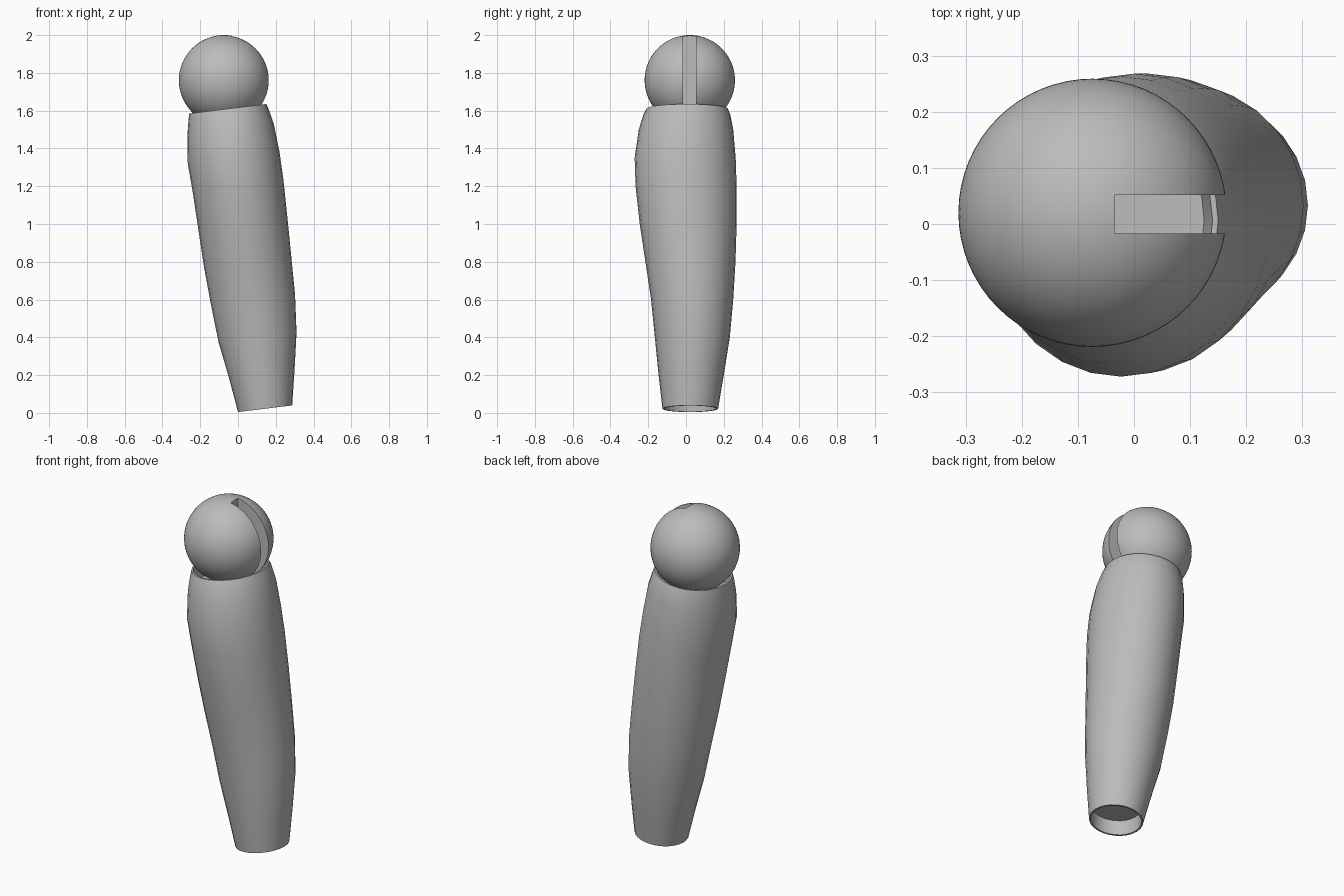
import bpy, bmesh, math
from mathutils import Vector

cube = bpy.data.objects.get("Cube")
if cube:
    bpy.data.objects.remove(cube, do_unlink=True)

SIDES = 28
TILT = 0.123

grey = bpy.data.materials.new("plain grey")
grey.use_nodes = True
colour = (0.5, 0.5, 0.5, 1)
grey.diffuse_color = colour
grey.node_tree.nodes["Principled BSDF"].inputs["Base Color"].default_value = colour


def make_object(name, bm):
    bmesh.ops.recalc_face_normals(bm, faces=bm.faces)
    mesh = bpy.data.meshes.new(name)
    bm.to_mesh(mesh)
    bm.free()
    obj = bpy.data.objects.new(name, mesh)
    bpy.context.collection.objects.link(obj)
    mesh.materials.append(grey)
    return obj


def smooth(obj, angle=35):
    bpy.ops.object.select_all(action='DESELECT')
    obj.select_set(True)
    bpy.context.view_layer.objects.active = obj
    bpy.ops.object.shade_smooth_by_angle(angle=math.radians(angle))


def inset(section, amount, rise):
    z, x0, x1, y0, y1 = section
    return (z + rise, x0 + amount, x1 - amount, y0 + amount, y1 - amount)


# Limb: tilted oval sections as centre height, x range, y range
outer = [
    (0.022, 0.0, 0.287, -0.125, 0.17),
    (0.2, -0.046, 0.299, -0.145, 0.2),
    (0.4, -0.103, 0.31, -0.165, 0.232),
    (0.6, -0.143, 0.302, -0.185, 0.25),
    (0.8, -0.18, 0.282, -0.215, 0.262),
    (1.0, -0.21, 0.262, -0.245, 0.268),
    (1.2, -0.24, 0.241, -0.267, 0.268),
    (1.35, -0.266, 0.22, -0.272, 0.263),
    (1.5, -0.268, 0.19, -0.25, 0.25),
    (1.58, -0.262, 0.163, -0.225, 0.234),
    (1.61, -0.258, 0.15, -0.21, 0.222),
]
# Shallow recess below and a socket cup above close the shell
sections = [inset(outer[0], 0.012, 0.085), inset(outer[0], 0.01, 0)]
sections += outer
sections += [inset(outer[-1], 0.01, 0), inset(outer[-1], 0.025, -0.09)]

bm = bmesh.new()
rings = []
for z, x0, x1, y0, y1 in sections:
    ring = []
    for i in range(SIDES):
        a = math.tau * i / SIDES
        dx = math.cos(a) * (x1 - x0) / 2
        dy = math.sin(a) * (y1 - y0) / 2
        ring.append(bm.verts.new(((x0 + x1) / 2 + dx, (y0 + y1) / 2 + dy, z + TILT * dx)))
    rings.append(ring)
for low, high in zip(rings, rings[1:]):
    for i in range(SIDES):
        j = (i + 1) % SIDES
        bm.faces.new((low[i], low[j], high[j], high[i]))
bm.faces.new(rings[0][::-1])
bm.faces.new(rings[-1])
limb = make_object("limb_shell", bm)
smooth(limb)

# Ball joint
bm = bmesh.new()
bmesh.ops.create_uvsphere(bm, u_segments=64, v_segments=40, radius=0.239)
bmesh.ops.translate(bm, verts=bm.verts, vec=(-0.074, 0.02, 1.761))
ball = make_object("ball_joint", bm)

# Slot cut through the left half of the ball
bm = bmesh.new()
bmesh.ops.create_cube(bm, size=1)
bmesh.ops.scale(bm, verts=bm.verts, vec=(0.4, 0.069, 0.8))
bmesh.ops.translate(bm, verts=bm.verts, vec=Vector((0.165, 0.0175, 1.8)))
cutter = make_object("slot_cutter", bm)
cutter.hide_render = True

cut = ball.modifiers.new("slot", 'BOOLEAN')
cut.operation = 'DIFFERENCE'
cut.solver = 'EXACT'
cut.object = cutter
bpy.context.view_layer.objects.active = ball
bpy.ops.object.modifier_apply(modifier=cut.name)
bpy.data.objects.remove(cutter, do_unlink=True)
smooth(ball)
